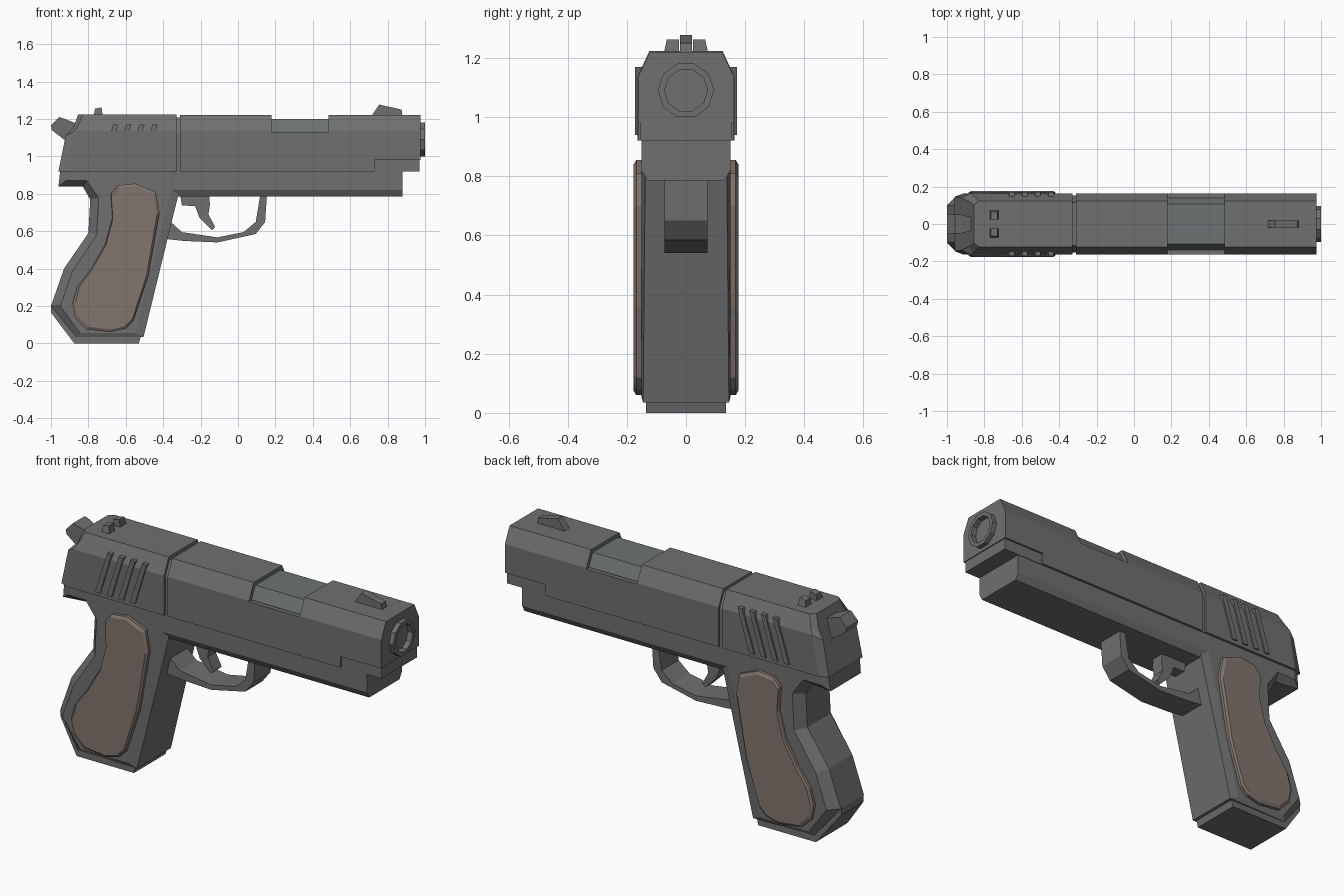
import bpy, bmesh
from math import cos, sin, tau

if "Cube" in bpy.data.objects:
    bpy.data.objects.remove(bpy.data.objects["Cube"])


def colour(name, rgb):
    m = bpy.data.materials.new(name)
    m.diffuse_color = (*rgb, 1)
    m.use_nodes = True
    m.node_tree.nodes["Principled BSDF"].inputs["Base Color"].default_value = m.diffuse_color
    return m


metal = colour("dark_metal", (.16, .16, .16))
port_metal = colour("port_metal", (.15, .17, .17))
brown = colour("grip_brown", (.225, .18, .155))


def loft(name, loops, mat=metal):
    """Bridge equal-length point loops and cap both ends."""
    bm = bmesh.new()
    rings = [[bm.verts.new(p) for p in loop] for loop in loops]
    n = len(rings[0])
    for a, b in zip(rings, rings[1:]):
        for i in range(n):
            j = (i + 1) % n
            bm.faces.new((a[i], a[j], b[j], b[i]))
    bm.faces.new(rings[0])
    bm.faces.new(rings[-1])
    bmesh.ops.recalc_face_normals(bm, faces=bm.faces)
    me = bpy.data.meshes.new(name)
    bm.to_mesh(me)
    bm.free()
    ob = bpy.data.objects.new(name, me)
    bpy.context.collection.objects.link(ob)
    me.materials.append(mat)
    return ob


def plate(name, pts, y0, y1):
    """Side profile (x, z) extruded across y."""
    return loft(name, [[(x, y, z) for x, z in pts] for y in (y0, y1)])


def bar(name, half, x0, x1, mat=metal):
    """Half section (y, z), mirrored and extruded along x."""
    full = half + [(-y, z) for y, z in reversed(half)]
    return loft(name, [[(x, y, z) for y, z in full] for x in (x0, x1)], mat)


def ring(x, r, n=10, z=1.09):
    return [(x, r * cos(tau * i / n), z + r * sin(tau * i / n)) for i in range(n)]


def cut(ob, cutter):
    cutter.hide_render = True
    m = ob.modifiers.new("cut", 'BOOLEAN')
    m.operation, m.solver, m.object = 'DIFFERENCE', 'EXACT', cutter
    bpy.context.view_layer.objects.active = ob
    bpy.ops.object.modifier_apply(modifier=m.name)
    bpy.data.objects.remove(cutter)


# Front slide with port, nose step and bore
slide = bar("slide_front", [(.163, .92), (.163, 1.135), (.122, 1.22)], -.31, .975)
cut(slide, bar("port_cutter", [(.3, 1.13), (.3, 1.4)], .18, .485))
cut(slide, bar("step_cutter", [(.3, .8), (.3, .98)], .73, 1.1))
cut(slide, loft("bore_cutter", [ring(.78, .085), ring(1.1, .085)]))
bar("slide_nose_underside", [(.153, .92), (.153, .985)], .7, .97)
bar("barrel_block", [(.14, 1.1), (.14, 1.135), (.108, 1.2)], .17, .495, port_metal)
loft("barrel_muzzle", [ring(.97, .085), ring(.97, .095), ring(1, .095),
                       ring(1, .073), ring(.8, .073)])

# Rear slide with chamfered slanted back, and seam collar
back = [(-.96, .145, .92), (-.922, .14, 1.11), (-.88, .12, 1.155), (-.855, .1, 1.223)]
mid = [(-.91, .164, .92), (-.875, .164, 1.135), (-.86, .155, 1.155), (-.83, .124, 1.223)]
front = [(-.33, y, z) for x, y, z in mid]
loft("slide_rear", [h + [(x, -y, z) for x, y, z in reversed(h)] for h in (back, mid, front)])
bar("slide_seam", [(.153, .92), (.153, 1.125), (.115, 1.207)], -.35, -.29)

# Slanted grip ridges and tapered rear sights on both sides
for s in (-1, 1):
    for i in range(4):
        d = i * .07
        plate("slide_ridge", [(-.74 + d, .94), (-.71 + d, .94), (-.64 + d, 1.17), (-.667 + d, 1.17)],
              s * .12, s * .172)
    sight = [(-.772, 1.21, .076), (-.765, 1.255, .065), (-.73, 1.262, .065), (-.722, 1.21, .076)]
    loft("rear_sight", [[(x, s * .023, z) for x, z, y in sight], [(x, s * y, z) for x, z, y in sight]])

# Front sight
plate("front_sight", [(.71, 1.21), (.755, 1.277), (.875, 1.25), (.88, 1.21)], -.02, .02)

# Hammer, widening to the rear
hammer = [(-1, 1.165), (-.957, 1.21), (-.925, 1.2), (-.85, 1.17), (-.85, 1.08), (-.93, 1.09), (-.995, 1.14)]
loft("hammer", [[(x, s * (.05 if x < -.92 else .032), z) for x, z in hammer] for s in (-1, 1)])

# Frame rail under the slide
bar("frame_rail", [(.13, .785), (.15, .82), (.15, .925)], -.5, .88)

# Grip: outer edge (x, z, half width) and inset side outline (x, z)
edge = [(-.95, .925, .135), (-.96, .84, .13), (-.83, .84, .11), (-.79, .77, .1), (-.8, .59, .1),
        (-.93, .4, .1), (-1, .2, .1), (-.865, .035, .138), (-.505, .035, .145),
        (-.32, .79, .138), (-.32, .925, .15)]
side = [(-.92, .925), (-.92, .87), (-.81, .87), (-.745, .78), (-.755, .58), (-.885, .385),
        (-.95, .2), (-.845, .055), (-.55, .055), (-.36, .82), (-.36, .925)]
loft("grip_frame", [[(x, -.151, z) for x, z in side], [(x, -w, z) for x, z, w in edge],
                    [(x, w, z) for x, z, w in edge], [(x, .151, z) for x, z in side]])

# Magazine base
base = [(-1, .2, .095), (-.86, .04, .136), (-.52, .04, .136), (-.53, 0, .136),
        (-.875, 0, .136), (-1, .165, .095)]
loft("magazine_base", [[(x, s * w, z) for x, z, w in base] for s in (-1, 1)])

# Grip panels
panel = [(-.68, .8), (-.64, .845), (-.55, .855), (-.44, .81), (-.42, .7), (-.48, .36), (-.56, .12),
         (-.6, .08), (-.68, .06), (-.81, .075), (-.87, .135), (-.885, .21), (-.86, .3), (-.785, .4),
         (-.71, .53), (-.672, .67)]


def panel_loop(y, k):
    return [(x + (-.63 - x) * k, y, z + (.45 - z) * k * .6) for x, z in panel]


for s in (-1, 1):
    loft("grip_panel", [panel_loop(s * .13, 0), panel_loop(s * .168, 0), panel_loop(s * .177, .06)], brown)

# Trigger guard and trigger
plate("trigger_guard", [(-.4, .56), (-.29, .548), (-.11, .54), (.095, .585), (.145, .65), (.155, .8),
                        (.12, .8), (.095, .65), (.03, .595), (-.11, .567), (-.3, .595), (-.36, .65),
                        (-.4, .65)], -.073, .073)
plate("trigger", [(-.31, .8), (-.3, .737), (-.23, .735), (-.205, .67), (-.14, .605), (-.122, .622),
                  (-.158, .69), (-.15, .74), (-.155, .8)], -.035, .035)
